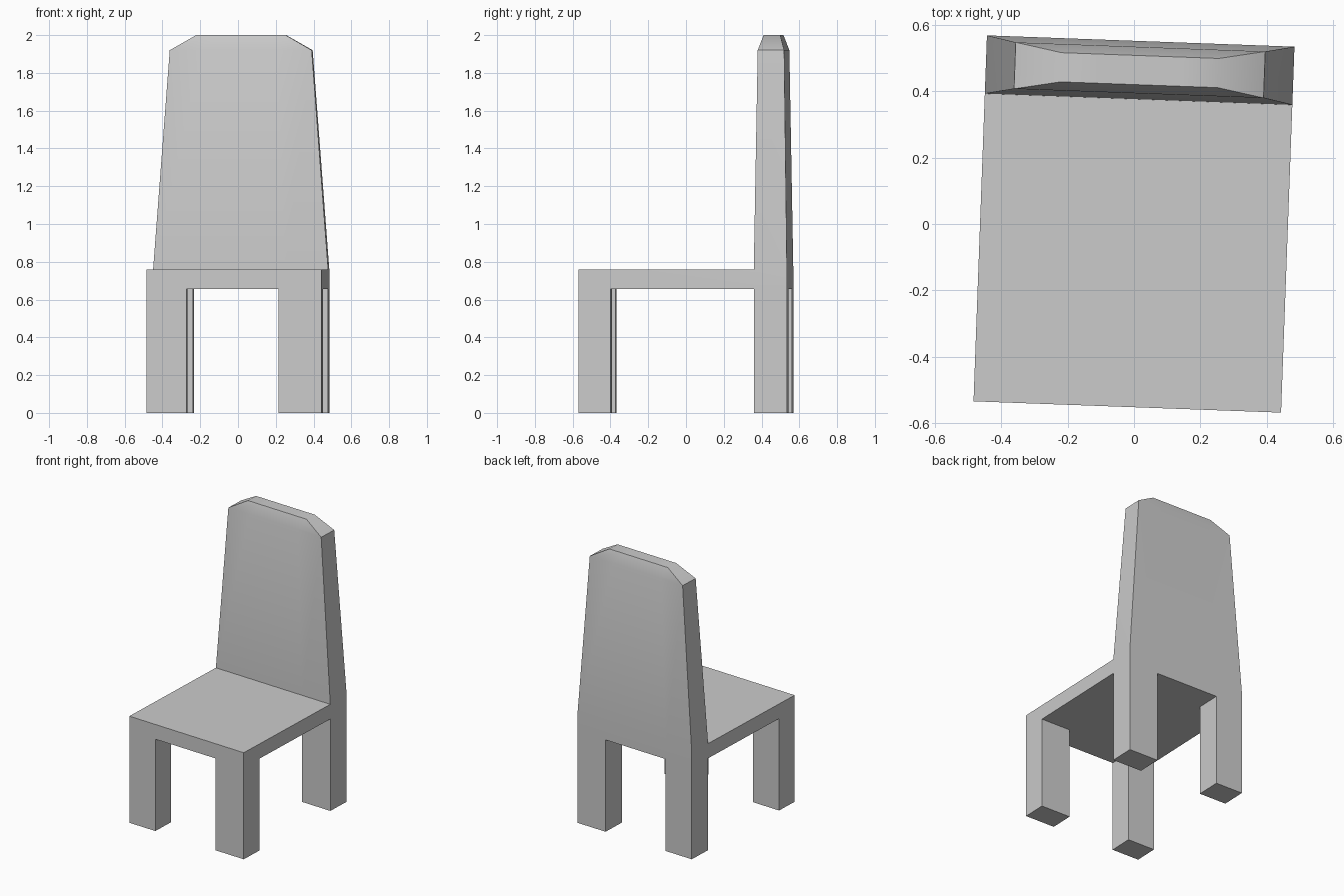
import bpy, bmesh, math
from mathutils import Vector, Matrix

if "Cube" in bpy.data.objects:
    bpy.data.objects.remove(bpy.data.objects["Cube"])

HW, HD = 0.4635, 0.5515          # half width, half depth
SEAT_LO, SEAT_HI = 0.655, 0.76
X_CUTS = (-0.253, 0.235)         # inner faces of the legs
Y_CUTS = (-0.384, 0.376)         # back of front legs, front of back legs
BACK_Y = (Y_CUTS[1] + HD) / 2    # centre line of the backrest
BACK_HD = (HD - Y_CUTS[1]) / 2

bm = bmesh.new()


def extrude(faces, z, sx=1.0, sy=1.0):
    """Extrude faces to height z, scaled about the backrest centre line."""
    new = bmesh.ops.extrude_face_region(bm, geom=faces)["geom"]
    old = [f for f in faces if f.is_valid]
    if old:
        bmesh.ops.delete(bm, geom=old, context='FACES')
    for v in (g for g in new if isinstance(g, bmesh.types.BMVert)):
        v.co = (v.co.x * sx, BACK_Y + (v.co.y - BACK_Y) * sy, z)
    return [g for g in new if isinstance(g, bmesh.types.BMFace)]


def flat_faces(z):
    return [f for f in bm.faces if all(abs(v.co.z - z) < 1e-4 for v in f.verts)]


# Seat slab, cut where the legs and backrest grow out of it
size = Matrix.Diagonal((2 * HW, 2 * HD, SEAT_HI - SEAT_LO, 1))
bmesh.ops.create_cube(bm, size=1, matrix=Matrix.Translation((0, 0, (SEAT_LO + SEAT_HI) / 2)) @ size)
for axis, cuts in ((Vector((1, 0, 0)), X_CUTS), (Vector((0, 1, 0)), Y_CUTS)):
    for c in cuts:
        bmesh.ops.bisect_plane(bm, geom=bm.verts[:] + bm.edges[:] + bm.faces[:],
                               plane_co=axis * c, plane_no=axis)

# Four legs
for f in flat_faces(SEAT_LO):
    c = f.calc_center_median()
    if not X_CUTS[0] < c.x < X_CUTS[1] and not Y_CUTS[0] < c.y < Y_CUTS[1]:
        extrude([f], 0.0)

# Tapered backrest with a chamfered top
back = [f for f in flat_faces(SEAT_HI) if f.calc_center_median().y > Y_CUTS[1]]
back = extrude(back, 1.92, 0.376 / HW, 0.07 / BACK_HD)
extrude(back, 2.0, 0.237 / 0.376, 0.044 / 0.07)

# The whole chair is turned slightly about z
bmesh.ops.rotate(bm, verts=bm.verts[:], cent=(0, 0, 0),
                 matrix=Matrix.Rotation(math.radians(-2.1), 3, 'Z'))
bmesh.ops.recalc_face_normals(bm, faces=bm.faces[:])

mesh = bpy.data.meshes.new("chair")
bm.to_mesh(mesh)
bm.free()
chair = bpy.data.objects.new("chair", mesh)
bpy.context.collection.objects.link(chair)
bpy.context.view_layer.objects.active = chair
chair.select_set(True)
bpy.ops.object.shade_smooth_by_angle(angle=math.radians(30))
